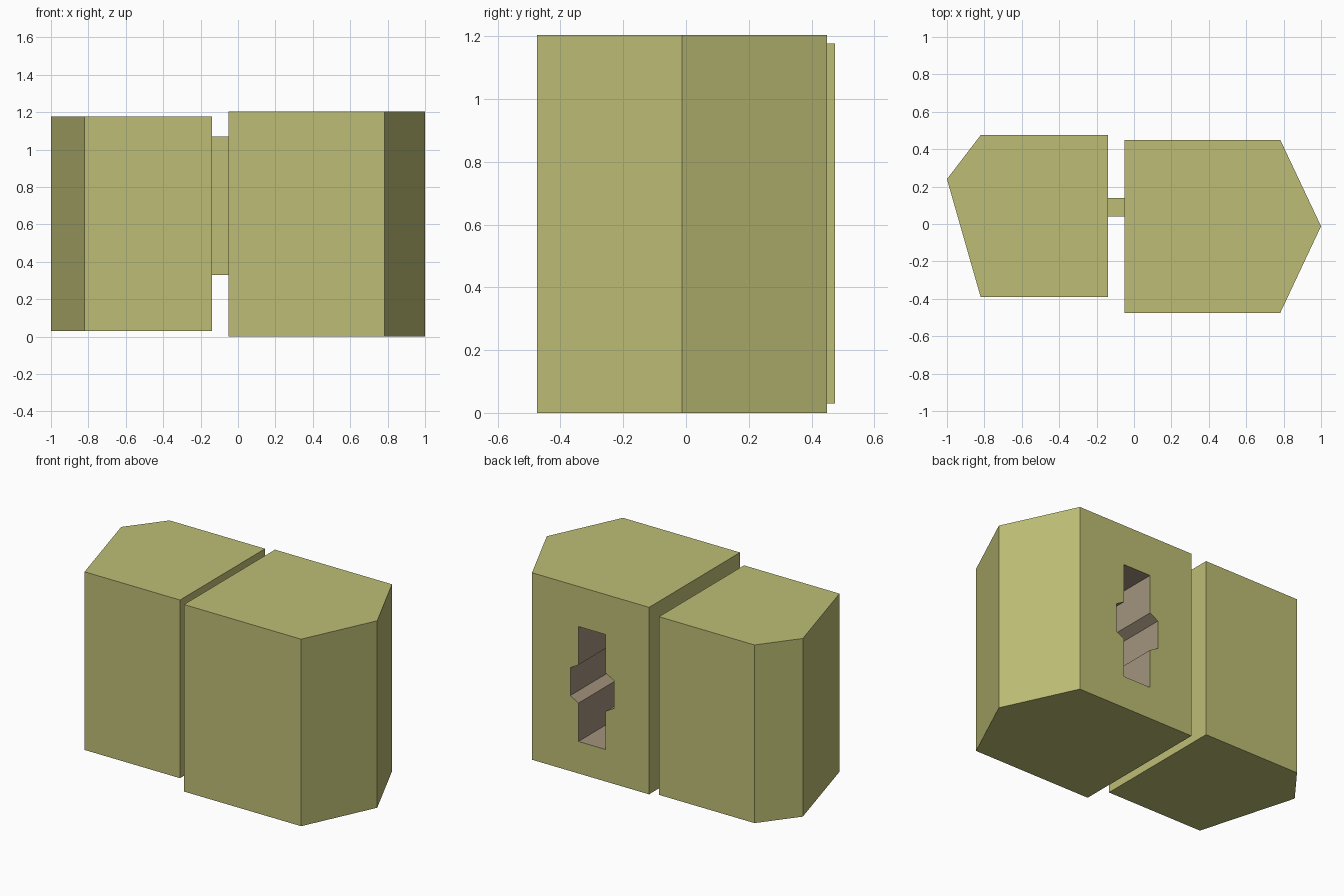
import bpy
import bmesh
from mathutils import Vector

cube = bpy.data.objects.get("Cube")
if cube:
    bpy.data.objects.remove(cube, do_unlink=True)


def make_material(name, rgb):
    mat = bpy.data.materials.new(name)
    mat.use_nodes = True
    mat.diffuse_color = (*rgb, 1)
    mat.node_tree.nodes["Principled BSDF"].inputs["Base Color"].default_value = (*rgb, 1)
    return mat


olive = make_material("olive", (0.515, 0.515, 0.18))
taupe = make_material("taupe", (0.366, 0.292, 0.205))


def prism(name, outline, extrusion, materials, index=0):
    """Extrude a closed outline of 3D points into a solid."""
    bm = bmesh.new()
    base = bm.faces.new([bm.verts.new(p) for p in outline])
    result = bmesh.ops.extrude_face_region(bm, geom=[base], use_keep_orig=True)
    top = [g for g in result["geom"] if isinstance(g, bmesh.types.BMVert)]
    bmesh.ops.translate(bm, verts=top, vec=Vector(extrusion))
    bmesh.ops.recalc_face_normals(bm, faces=bm.faces)
    for face in bm.faces:
        face.material_index = index
    mesh = bpy.data.meshes.new(name)
    bm.to_mesh(mesh)
    bm.free()
    for mat in materials:
        mesh.materials.append(mat)
    obj = bpy.data.objects.new(name, mesh)
    bpy.context.collection.objects.link(obj)
    return obj


def pointed_block(name, inner, shoulder, tip, front, back, z0, z1, materials):
    outline = [(inner, front, z0), (shoulder, front, z0), tip + (z0,),
               (shoulder, back, z0), (inner, back, z0)]
    return prism(name, outline, (0, 0, z1 - z0), materials)


# Two pointed blocks
pointed_block("small_block", -0.14, -0.82, (-1, 0.24), -0.39, 0.475, 0.03, 1.177, [olive])
large_block = pointed_block("large_block", -0.052, 0.782, (1, -0.012), -0.475, 0.45,
                            0, 1.204, [olive, taupe])

# Flat bar joining the blocks
prism("joining_bar", [(-0.14, 0.04, 0.33), (-0.14, 0.14, 0.33),
                      (-0.14, 0.14, 1.07), (-0.14, 0.04, 1.07)],
      (0.088, 0, 0), [olive])

# Keyed socket: a tall slot crossed by a hexagon, cut into the back
quarter = [(0.097, 0.37), (0.097, 0.123), (0.155, 0.09)]
right_side = quarter + [(x, -z) for x, z in reversed(quarter)]
profile = right_side + [(-x, -z) for x, z in right_side]
cutter = prism("socket_cutter", [(0.354 + x, -0.05, 0.576 + z) for x, z in profile],
               (0, 0.6, 0), [olive, taupe], index=1)
cutter.hide_render = True

cut = large_block.modifiers.new("socket", "BOOLEAN")
cut.operation = "DIFFERENCE"
cut.solver = "EXACT"
cut.object = cutter
bpy.context.view_layer.objects.active = large_block
bpy.ops.object.modifier_apply(modifier=cut.name)
bpy.data.objects.remove(cutter, do_unlink=True)
